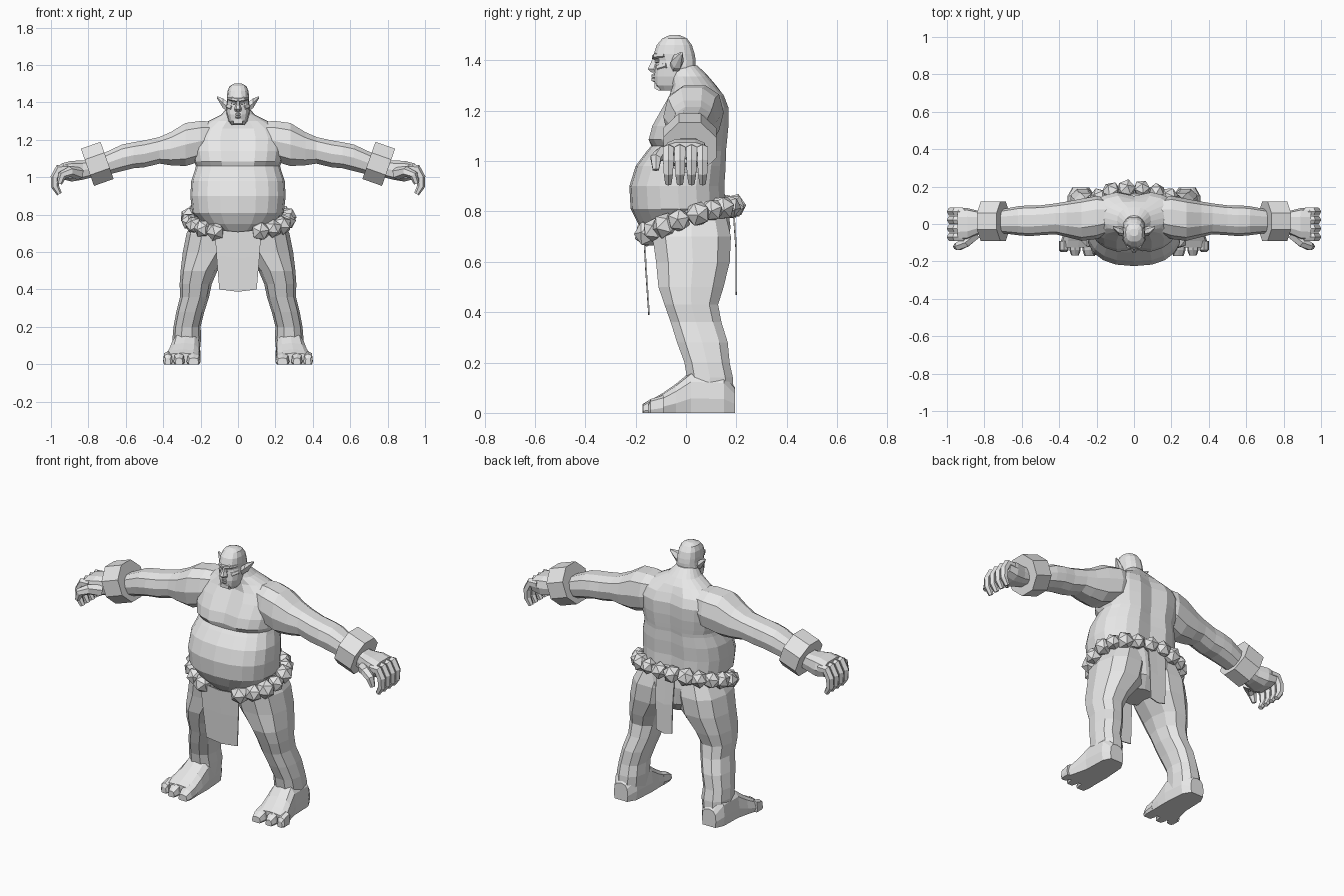
import bpy
import bmesh
import math
import random
from mathutils import Vector, Euler

random.seed(4)
if "Cube" in bpy.data.objects:
    bpy.data.objects.remove(bpy.data.objects["Cube"], do_unlink=True)

clay = bpy.data.materials.new("light_grey")
clay.use_nodes = True
clay.diffuse_color = (0.8, 0.8, 0.8, 1)
clay.node_tree.nodes["Principled BSDF"].inputs["Base Color"].default_value = (0.8, 0.8, 0.8, 1)


def finish(name, bm, mirror=False):
    """Turn a bmesh into a flat-shaded object, optionally mirrored across x."""
    bmesh.ops.recalc_face_normals(bm, faces=bm.faces[:])
    mesh = bpy.data.meshes.new(name)
    bm.to_mesh(mesh)
    bm.free()
    mesh.materials.append(clay)
    obj = bpy.data.objects.new(name, mesh)
    bpy.context.scene.collection.objects.link(obj)
    if mirror:
        modifier = obj.modifiers.new("Mirror", "MIRROR")
        modifier.use_mirror_merge = False
    return obj


def skin(bm, loops):
    """Bridge consecutive vertex loops and cap both ends."""
    count = len(loops[0])
    for lower, upper in zip(loops, loops[1:]):
        for i in range(count):
            j = (i + 1) % count
            bm.faces.new((lower[i], lower[j], upper[j], upper[i]))
    bm.faces.new(loops[0])
    bm.faces.new(loops[-1])


def rounded(value, power):
    return math.copysign(abs(value) ** (2 / power), value)


def loft(name, axis, rings, sides=10, power=2.4, mirror=True):
    """Rings are (position on axis, min a, max a, min b, max b)."""
    bm = bmesh.new()
    loops = []
    for pos, a0, a1, b0, b1 in rings:
        loop = []
        for i in range(sides):
            angle = math.tau * i / sides
            a = (a0 + a1) / 2 + (a1 - a0) / 2 * rounded(math.cos(angle), power)
            b = (b0 + b1) / 2 + (b1 - b0) / 2 * rounded(math.sin(angle), power)
            point = [a, b]
            point.insert("xyz".index(axis), pos)
            point[2] = max(point[2], 0)
            loop.append(bm.verts.new(point))
        loops.append(loop)
    skin(bm, loops)
    return finish(name, bm, mirror)


def tube(name, points, radii, sides=6, mirror=True):
    """Tapered tube along a path."""
    bm = bmesh.new()
    points = [Vector(p) for p in points]
    loops = []
    for k, point in enumerate(points):
        ahead = points[min(k + 1, len(points) - 1)]
        behind = points[max(k - 1, 0)]
        along = (ahead - behind).normalized()
        side = along.orthogonal().normalized() if abs(along.y) > 0.9 else Vector((0, 1, 0))
        side = (side - along * side.dot(along)).normalized()
        up = along.cross(side)
        loop = []
        for i in range(sides):
            angle = math.tau * (i + 0.5) / sides
            offset = side * math.cos(angle) + up * math.sin(angle)
            loop.append(bm.verts.new(point + offset * radii[k]))
        loops.append(loop)
    skin(bm, loops)
    return finish(name, bm, mirror)


# Torso: sagging belly, chest fold and sloping shoulders
profile = [
    (.70, .10, -.15, .10), (.75, .19, -.19, .15), (.81, .245, -.22, .165),
    (.90, .255, -.225, .16), (.98, .25, -.20, .165), (1.04, .23, -.155, .165),
    (1.06, .225, -.138, .167), (1.085, .235, -.155, .17), (1.14, .245, -.14, .175),
    (1.21, .25, -.10, .175), (1.26, .225, -.07, .155), (1.30, .16, -.055, .12),
    (1.335, .09, -.06, .09), (1.38, .05, -.06, .045),
]
torso = loft("torso", "z", [(z, -w, w, f, b) for z, w, f, b in profile],
             sides=20, mirror=False)
for vert in torso.data.vertices:
    if abs(vert.co.x) < .02 and .8 < vert.co.z < 1.28:
        if vert.co.y > 0:
            vert.co.y -= .025
        elif vert.co.z > 1.07:
            vert.co.y += .02

loft("pelvis", "z", [
    (.58, -.08, .08, -.06, .12), (.64, -.18, .18, -.11, .17),
    (.74, -.235, .235, -.14, .18), (.84, -.24, .24, -.15, .165),
], sides=14, mirror=False)

# Legs and feet
loft("leg", "z", [
    (.06, .205, .35, -.03, .195), (.14, .197, .35, .0, .19), (.20, .20, .345, -.01, .177),
    (.28, .18, .33, -.04, .17), (.36, .155, .31, -.065, .145), (.43, .14, .312, -.09, .132),
    (.50, .11, .307, -.115, .155), (.60, .03, .295, -.125, .18), (.70, .01, .275, -.14, .185),
    (.78, .01, .23, -.12, .165),
])
loft("foot", "y", [
    (.195, .24, .33, -.03, .10), (.15, .21, .355, -.05, .16), (.02, .20, .36, -.05, .165),
    (-.04, .20, .375, -.04, .115), (-.09, .20, .39, -.03, .08), (-.125, .205, .395, -.03, .06),
], sides=12, power=2.8)
for toe, (inner, outer, reach) in {"big_toe": (.20, .275, -.172),
                                  "middle_toe": (.285, .345, -.168),
                                  "little_toe": (.35, .40, -.15)}.items():
    loft(toe, "y", [(-.09, inner, outer, -.03, .07), (-.14, inner, outer, -.03, .055),
                    (reach, inner + .01, outer - .01, -.02, .035)], sides=8, power=3)

# Arms from shoulder to knuckles
loft("arm", "x", [
    (.10, -.04, .13, 1.12, 1.30), (.20, -.08, .15, 1.08, 1.305), (.28, -.09, .135, 1.055, 1.295),
    (.36, -.07, .12, 1.06, 1.245), (.42, -.055, .11, 1.07, 1.218), (.50, -.06, .10, 1.05, 1.20),
    (.56, -.065, .10, 1.045, 1.19), (.62, -.06, .095, 1.03, 1.178), (.70, -.05, .08, 1.01, 1.14),
    (.78, -.045, .07, .995, 1.10),
])
loft("hand", "x", [
    (.77, -.04, .065, 1.0, 1.10), (.83, -.055, .07, .985, 1.09), (.89, -.085, .085, .975, 1.09),
    (.945, -.09, .085, .99, 1.075),
], power=3)
for number, y in enumerate((-.07, -.024, .022, .066)):
    tube(f"finger_{number + 1}", [
        (.91, y, 1.045), (.955, y, 1.045), (.978, y, 1.0), (.978, y, .95), (.955, y, .91),
    ], (.024, .025, .024, .021, .014))
tube("thumb", [(.85, -.05, 1.02), (.90, -.10, 1.03), (.94, -.12, 1.01), (.955, -.12, .965)],
     (.035, .028, .024, .014))
tube("wrist_cuff", [(.70, .015, 1.09), (.805, .015, 1.053)], (.114, .114), sides=8)

# Head
skull = [
    (1.28, .035, -.105, -.02), (1.30, .05, -.125, .02), (1.335, .06, -.128, .035),
    (1.375, .064, -.122, .04), (1.40, .06, -.118, .04), (1.425, .06, -.13, .036),
    (1.46, .056, -.118, .025), (1.487, .045, -.095, .005), (1.50, .022, -.065, -.025),
]
loft("head", "z", [(z, -w, w, f, b) for z, w, f, b in skull],
     sides=14, power=2.5, mirror=False)
loft("ear", "x", [
    (.05, -.065, -.02, 1.345, 1.40), (.08, -.06, -.01, 1.365, 1.425),
    (.113, -.022, -.012, 1.422, 1.434),
], sides=6, power=2)
loft("nose", "z", [
    (1.352, -.016, .016, -.14, -.10), (1.365, -.02, .02, -.156, -.10),
    (1.385, -.012, .012, -.145, -.10), (1.418, -.008, .008, -.13, -.10),
], sides=6, power=2, mirror=False)
tube("brow", [(.0, -.125, 1.412), (.03, -.12, 1.418), (.053, -.085, 1.42)],
     (.012, .012, .008))
tube("eye", [(.014, -.117, 1.395), (.036, -.105, 1.397)], (.008, .007))
tube("cheek", [(.03, -.108, 1.37), (.055, -.075, 1.38)], (.015, .012))
for lip, z in (("upper_lip", 1.338), ("lower_lip", 1.324)):
    tube(lip, [(-.032, -.105, z - .004), (0, -.128, z), (.032, -.105, z - .004)],
         (.006, .01, .006), mirror=False)
tube("chin", [(-.025, -.108, 1.298), (.025, -.108, 1.298)], (.019, .019), mirror=False)

# Belt of rough stones, higher at the back
stones = 20
for i in range(stones):
    angle = math.tau * (i + 0.5) / stones
    x = .265 * math.sin(angle)
    y = .01 + .18 * rounded(math.cos(angle), 2.4)
    if y < 0 and abs(x) < .06:
        continue
    bm = bmesh.new()
    bmesh.ops.create_icosphere(bm, subdivisions=1, radius=random.uniform(.046, .054))
    stone = finish(f"belt_stone_{i + 1}", bm)
    stone.location = (x, y, .775 + .34 * y - .5 * y * y)
    stone.rotation_euler = Euler([random.uniform(0, math.tau) for _ in range(3)])


def cloth(name, rows):
    """Hanging strip; rows are (half width, y, z)."""
    bm = bmesh.new()
    pairs = [[bm.verts.new((s * w, y + d, z - (.012 if s == 0 else 0)))
              for s, d in ((-1, 0), (0, 0), (1, 0), (1, .006), (0, .006), (-1, .006))]
             for w, y, z in rows]
    skin(bm, pairs)
    finish(name, bm)


cloth("front_loincloth", [(.125, -.17, .72), (.115, -.162, .58), (.10, -.15, .40)])
cloth("back_loincloth", [(.06, .185, .82), (.055, .197, .65), (.05, .197, .48)])
